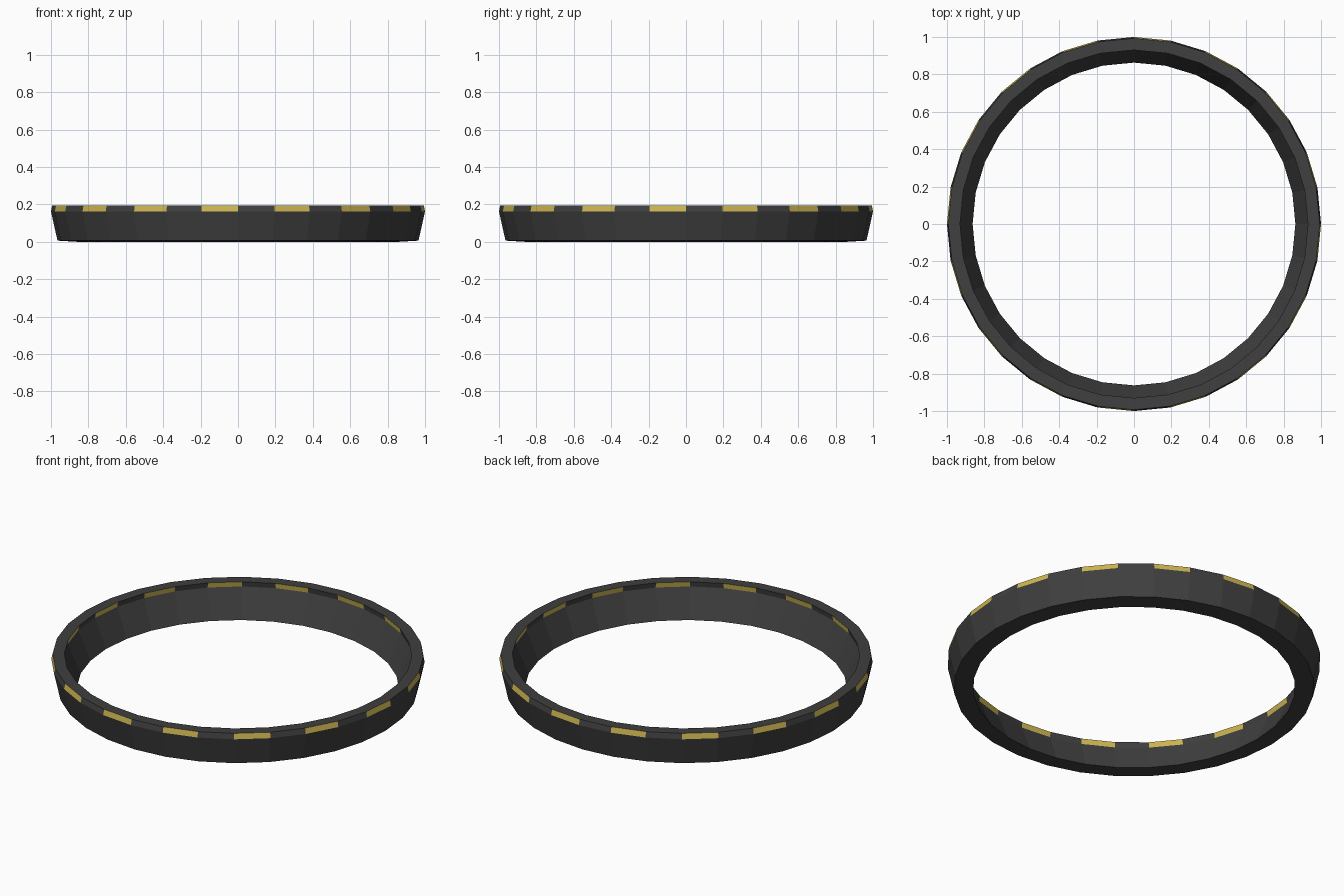
import bpy, bmesh
from math import sin, cos, pi

if "Cube" in bpy.data.objects:
    bpy.data.objects.remove(bpy.data.objects["Cube"])

SIDES = 32

def material(name, rgb):
    m = bpy.data.materials.new(name)
    m.diffuse_color = (*rgb, 1)
    m.use_nodes = True
    m.node_tree.nodes["Principled BSDF"].inputs["Base Color"].default_value = m.diffuse_color
    return m

# Closed ring cross-section (radius, height), outer bottom first
profile = [(0.965, 0.006), (1.0, 0.163), (0.993, 0.195),
           (0.93, 0.195), (0.935, 0.165), (0.863, 0.0)]
striped_edges = (1, 3)  # outer and inner lip bands

bm = bmesh.new()
rings = []
for i in range(SIDES):
    a = 2 * pi * i / SIDES
    rings.append([bm.verts.new((r * sin(a), -r * cos(a), z)) for r, z in profile])

# Skin the ring; every other lip face is yellow
for i in range(SIDES):
    p, q = rings[i], rings[(i + 1) % SIDES]
    for j in range(len(profile)):
        k = (j + 1) % len(profile)
        f = bm.faces.new((p[j], q[j], q[k], p[k]))
        f.material_index = 1 if j in striped_edges and i % 2 == 1 else 0
bmesh.ops.recalc_face_normals(bm, faces=bm.faces[:])

mesh = bpy.data.meshes.new("striped_ring")
bm.to_mesh(mesh)
bm.free()
mesh.materials.append(material("dark_grey", (0.05, 0.05, 0.05)))
mesh.materials.append(material("yellow", (0.60, 0.46, 0.08)))
ring = bpy.data.objects.new("striped_ring", mesh)
bpy.context.collection.objects.link(ring)
